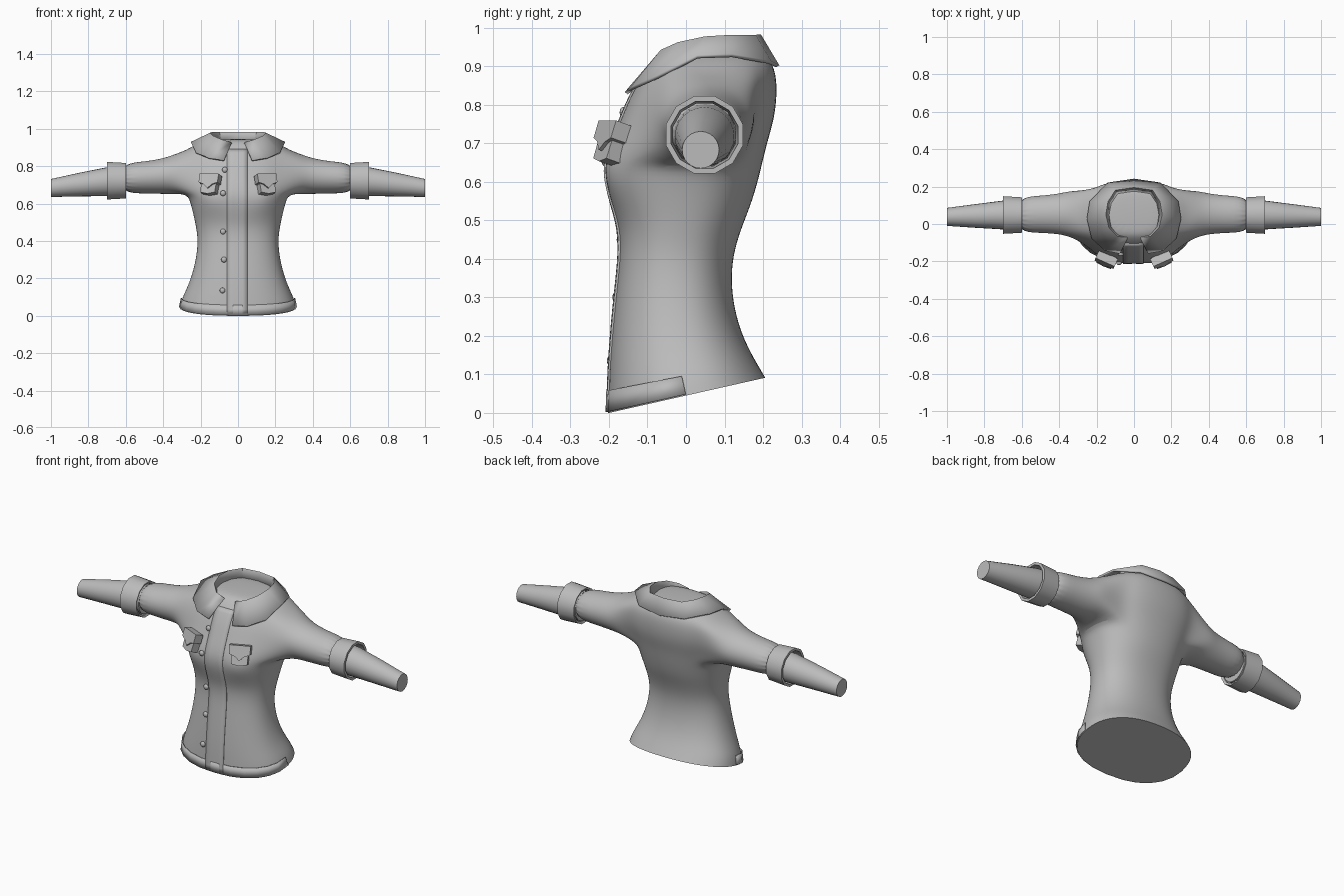
import bpy, bmesh
from math import cos, sin, pi, exp, radians
from mathutils import Vector, Matrix, Euler

if "Cube" in bpy.data.objects:
    bpy.data.objects.remove(bpy.data.objects["Cube"])

cloth = bpy.data.materials.new("grey_cloth")
cloth.use_nodes = True
cloth.diffuse_color = (0.5, 0.5, 0.5, 1)
cloth.node_tree.nodes["Principled BSDF"].inputs["Base Color"].default_value = (0.5, 0.5, 0.5, 1)


def finish(bm, name, angle=35, fix=True):
    if fix:
        bmesh.ops.recalc_face_normals(bm, faces=bm.faces[:])
    mesh = bpy.data.meshes.new(name)
    bm.to_mesh(mesh)
    bm.free()
    obj = bpy.data.objects.new(name, mesh)
    bpy.context.collection.objects.link(obj)
    mesh.materials.append(cloth)
    bpy.ops.object.select_all(action="DESELECT")
    obj.select_set(True)
    bpy.context.view_layer.objects.active = obj
    bpy.ops.object.shade_smooth_by_angle(angle=radians(angle))
    return obj


def bridge(bm, a, b, skip=lambda k: False, closed=True):
    n = len(a)
    for k in range(n if closed else n - 1):
        if not skip(k):
            j = (k + 1) % n
            bm.faces.new((a[k], a[j], b[j], b[k]))


def arm_ring(bm, side, n, x, yc, ry, zc, rz, start=0.0):
    angles = [start + 2 * pi * i / n for i in range(n)]
    return [bm.verts.new((side * x, yc + ry * cos(t), zc + rz * sin(t))) for t in angles]


def power(v, p=0.87):
    return abs(v) ** p * (1 if v > 0 else -1)


# Torso rows: height, half width, front y, back y
ROWS = [(0, .312, -.205, .208), (.055, .302, -.203, .185), (.13, .27, -.2, .155),
        (.22, .242, -.193, .13), (.32, .222, -.183, .118), (.41, .216, -.173, .123),
        (.48, .227, -.175, .145), (.54, .24, -.193, .17), (.6, .255, -.205, .188),
        (.65, .272, -.205, .2), (.7, .288, -.195, .212), (.76, .3, -.172, .23),
        (.82, .3, -.148, .238), (.885, .278, -.112, .236), (.925, .215, -.075, .215),
        (.945, .125, -.04, .175)]
SEG = 24
LOW, HIGH = 9, 13      # armhole rows

bm = bmesh.new()
rings = []
for z, hw, yf, yb in ROWS:
    ring = []
    for k in range(SEG):
        t = 2 * pi * k / SEG
        x = hw * power(cos(t))
        y = (yf + yb) / 2 + (yb - yf) / 2 * power(sin(t))
        if y < 0:      # bust
            y -= .025 * exp(-((abs(x) - .14) / .08) ** 2 - ((z - .63) / .07) ** 2)
        ring.append(bm.verts.new((x, y, z + .225 * (y + .2) * max(0, 1 - z / .4))))
    rings.append(ring)
for r in range(len(rings) - 1):
    hole = lambda k: LOW <= r < HIGH and (k < 3 or k >= 21 or 9 <= k < 15)
    bridge(bm, rings[r], rings[r + 1], hole)
hem_face = bm.faces.new(rings[0])
bm.faces.new(rings[-1])

# Sleeves grow out of the armholes
SLEEVE = [(.34, .055, .125, .757, .107), (.4, .054, .109, .746, .096),
          (.5, .052, .1, .739, .086), (.63, .05, .095, .735, .08)]
for side in (1, -1):
    at = lambda r, k: rings[r][(k if side > 0 else 12 - k) % SEG]
    prev = ([at(LOW, k) for k in range(-3, 4)] + [at(r, 3) for r in range(LOW + 1, HIGH)]
            + [at(HIGH, k) for k in range(3, -4, -1)]
            + [at(r, -3) for r in range(HIGH - 1, LOW, -1)])
    n = len(prev)
    for section in SLEEVE:
        ring = arm_ring(bm, side, n, *section, start=-pi / 2 - 3 * 2 * pi / n)
        bridge(bm, prev, ring)
        prev = ring
    bm.faces.new(prev)
bmesh.ops.delete(bm, geom=[v for v in bm.verts if not v.link_faces], context="VERTS")
crease = bm.edges.layers.float.new("crease_edge")
for e in hem_face.edges:
    e[crease] = 1.0
torso = finish(bm, "shirt_body", 60)
torso.modifiers.new("smooth", "SUBSURF").levels = 2
torso.modifiers["smooth"].render_levels = 2

bpy.context.view_layer.update()
surface = torso.evaluated_get(bpy.context.evaluated_depsgraph_get())


def front(x, z):
    hit, loc, _, _ = surface.ray_cast(Vector((x, -1, z)), Vector((0, 1, 0)))
    return loc.y if hit else -.15


def solidify(obj, thickness, offset):
    mod = obj.modifiers.new("thickness", "SOLIDIFY")
    mod.thickness, mod.offset = thickness, offset


# Button placket down the front
bm = bmesh.new()
prev = None
for i in range(41):
    z = .012 + .88 * i / 40
    row = [bm.verts.new((x, front(x, z) - .005, z)) for x in (-.06, -.03, 0, .025, .05)]
    if prev:
        bridge(bm, prev, row, closed=False)
    prev = row
placket = finish(bm, "button_placket", fix=False)
solidify(placket, .01, -1)

# Hem band across the front and sides
bm = bmesh.new()
prev = None
for k in range(12, 25):
    t = 2 * pi * k / SEG
    pts = []
    for z, hw, yf, yb in ROWS[:2]:
        x = hw * power(cos(t))
        y = (yf + yb) / 2 + (yb - yf) / 2 * power(sin(t))
        pts.append(bm.verts.new((x * 1.005, y - .002, z + .003 + .225 * (y + .2) * (1 - z / .4))))
    if prev:
        bridge(bm, prev, pts, closed=False)
    prev = pts
hem = finish(bm, "hem_band", fix=False)
solidify(hem, .004, 0)

# Buttons
for x, z in ((-.07, .78), (-.08, .655), (-.08, .45), (-.075, .3), (-.083, .135)):
    bm = bmesh.new()
    place = Matrix.Translation((x, front(x, z) - .003, z)) @ Matrix.Diagonal((1, .7, 1, 1))
    bmesh.ops.create_uvsphere(bm, u_segments=12, v_segments=8, radius=.015, matrix=place)
    finish(bm, "button", 60)


# Chest pockets with pointed flaps
def plate(name, outline, side, y0, y1):
    bm = bmesh.new()
    turn = Euler((radians(-18), 0, radians(24 * side))).to_matrix().to_4x4()
    place = Matrix.Translation((.155 * side, -.205, .705)) @ turn
    a, b = [[bm.verts.new(place @ Vector((x * side, y, z))) for x, z in outline]
            for y in (y0, y1)]
    bridge(bm, a, b)
    bm.faces.new(a)
    bm.faces.new(b)
    finish(bm, name, 20)


for side in (1, -1):
    plate("pocket", [(-.046, .045), (.046, .045), (.042, -.048), (0, -.056), (-.042, -.048)],
          side, -.006, .035)
    plate("pocket_flap", [(-.056, .052), (.056, .052), (.055, .005), (.025, -.006),
                          (0, -.028), (-.025, -.006), (-.055, .005)], side, -.016, .03)

# Collar stations from front to back: inner edge, outer edge
COLLAR = [((.035, -.075, .922), (.075, -.155, .83)), ((.09, -.065, .938), (.155, -.14, .843)),
          ((.135, -.02, .958), (.225, -.075, .872)), ((.152, .05, .973), (.25, .03, .925)),
          ((.14, .12, .977), (.235, .12, .928)), ((.1, .18, .977), (.14, .218, .91)),
          ((0, .195, .977), (0, .238, .9))]
bm = bmesh.new()
path = COLLAR + [tuple((-x, y, z) for x, y, z in s) for s in COLLAR[-2::-1]]
prev = None
for inner, outer in path:
    i, o = Vector(inner), Vector(outer)
    stand = Vector((i.x * .88, .05 + (i.y - .05) * .88, i.z - .045))
    row = [bm.verts.new(p) for p in (o, i, stand)]
    if prev:
        bridge(bm, prev, row, closed=False)
    prev = row
collar = finish(bm, "collar", 40, fix=False)
solidify(collar, .01, 0)

# Rolled cuffs and forearms
for side, label in ((1, "left"), (-1, "right")):
    bm = bmesh.new()
    loops = [arm_ring(bm, side, 12, x, .048, r, .722, r, pi / 12) for x, r in
             ((.605, .086), (.6, .098), (.7, .104), (.7, .09), (.63, .084))]
    for a, b in zip(loops, loops[1:] + loops[:1]):
        bridge(bm, a, b)
    finish(bm, label + "_cuff", 35)

    bm = bmesh.new()
    loops = [arm_ring(bm, side, 24, x, y, r, z, r) for x, y, z, r in
             ((.6, .05, .722, .08), (.7, .048, .717, .077), (.85, .043, .701, .063),
              (1, .038, .683, .048))]
    for a, b in zip(loops, loops[1:]):
        bridge(bm, a, b)
    bm.faces.new(loops[0])
    bm.faces.new(loops[-1])
    finish(bm, label + "_forearm", 40)
